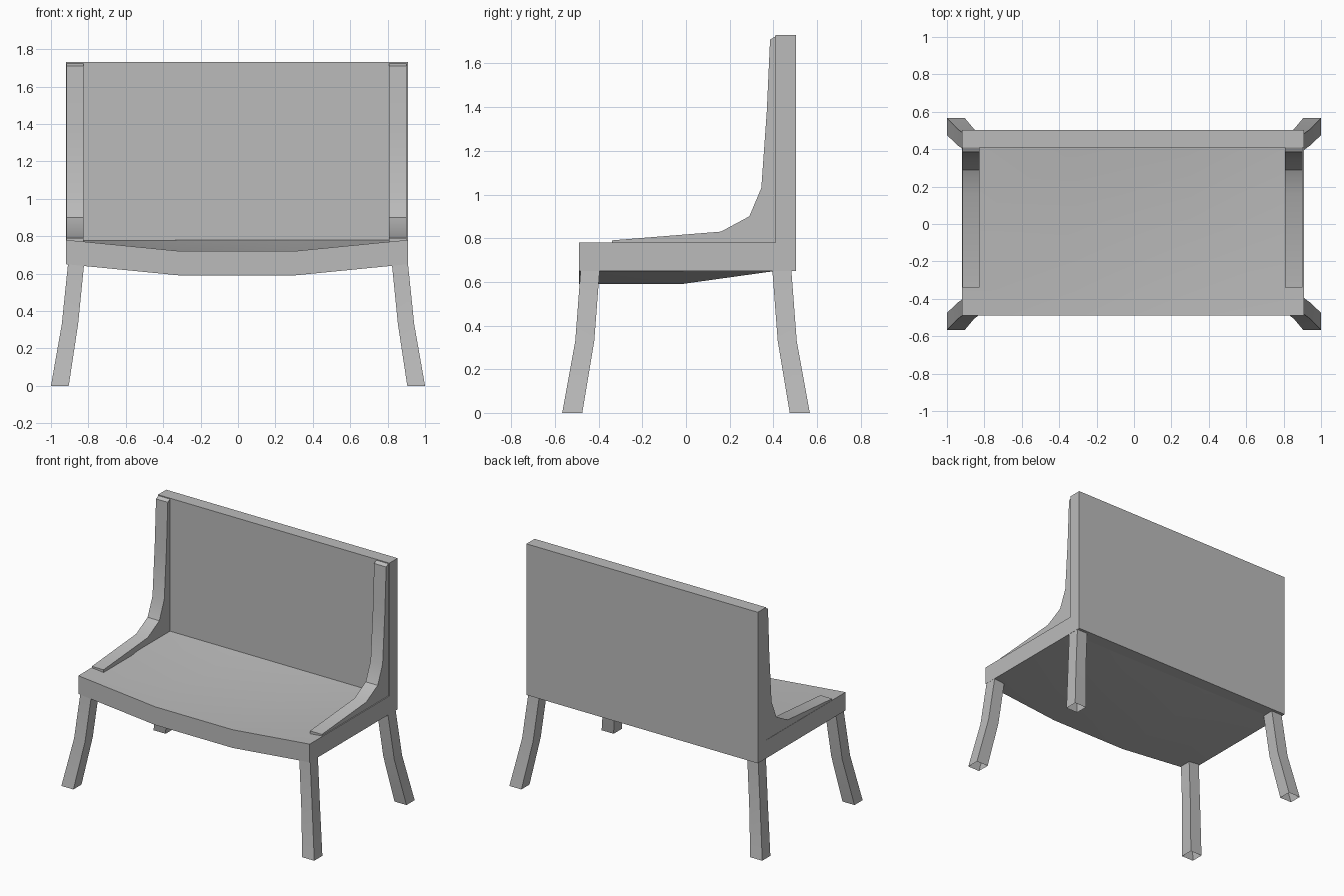
import bpy
import bmesh
import math

old = bpy.data.objects.get("Cube")
if old:
    bpy.data.objects.remove(old, do_unlink=True)

grey = bpy.data.materials.new("plain grey")
grey.use_nodes = True
colour = (0.5, 0.5, 0.5, 1)
grey.diffuse_color = colour
grey.node_tree.nodes["Principled BSDF"].inputs["Base Color"].default_value = colour


def loft(name, rings, cap_start=True, cap_end=True):
    """Skin a row of matching closed rings, with optional end caps."""
    bm = bmesh.new()
    rows = [[bm.verts.new(p) for p in ring] for ring in rings]
    for a, b in zip(rows, rows[1:]):
        for i in range(len(a)):
            j = (i + 1) % len(a)
            bm.faces.new((a[i], a[j], b[j], b[i]))
    if cap_start:
        bm.faces.new(rows[0])
    if cap_end:
        bm.faces.new(rows[-1])
    bmesh.ops.recalc_face_normals(bm, faces=bm.faces)
    mesh = bpy.data.meshes.new(name)
    bm.to_mesh(mesh)
    bm.free()
    mesh.materials.append(grey)
    obj = bpy.data.objects.new(name, mesh)
    bpy.context.collection.objects.link(obj)
    bpy.ops.object.select_all(action="DESELECT")
    obj.select_set(True)
    bpy.context.view_layer.objects.active = obj
    bpy.ops.object.shade_smooth_by_angle(angle=math.radians(30))
    return obj


def rectangle(x0, x1, y0, y1, z):
    return [(x0, y0, z), (x1, y0, z), (x1, y1, z), (x0, y1, z)]


LEFT, RIGHT = 0.91, -0.92
SEAT_TOP, SEAT_BOTTOM = 0.78, 0.65
BACK_FRONT, BACK_REAR = 0.41, 0.503


# Seat slab, dished in the middle towards the front
def seat_ring(y, sag):
    line = [(RIGHT, 0), (-0.31, sag), (0.30, sag), (LEFT, 0)]
    top = [(x, y, SEAT_TOP - s) for x, s in line]
    bottom = [(x, y, SEAT_BOTTOM - s) for x, s in reversed(line)]
    return top + bottom


loft("seat", [seat_ring(-0.49, 0.06), seat_ring(-0.02, 0.06), seat_ring(BACK_FRONT, 0)])

# Upright back panel
loft("backrest", [rectangle(RIGHT, LEFT, BACK_FRONT, BACK_REAR, z)
                  for z in (SEAT_BOTTOM, 1.73)])

# Curved side rails running from the seat up the back
rail = [(-0.34, 0.765), (-0.34, 0.79), (0.16, 0.83), (0.29, 0.90), (0.345, 1.03),
        (0.37, 1.38), (0.385, 1.71), (0.412, 1.725), (0.412, 0.765)]
for side, x0, x1 in (("right", -0.918, -0.825), ("left", 0.807, 0.902)):
    loft(side + "_side_rail", [[(x, y, z) for y, z in rail] for x in (x0, x1)])

# Splayed, bent legs: height, inner and outer offsets in x and y
leg = [(0, 0.905, 1.0, 0.475, 0.567),
       (0.33, 0.855, 0.942, 0.42, 0.507),
       (0.66, 0.822, 0.908, 0.395, 0.482)]
for side, sx in (("left", 1), ("right", -1)):
    for end, sy in (("front", -1), ("back", 1)):
        rings = [rectangle(sx * xi, sx * xo, sy * yi, sy * yo, z)
                 for z, xi, xo, yi, yo in leg]
        loft(f"{end}_{side}_leg", rings, cap_start=False)
